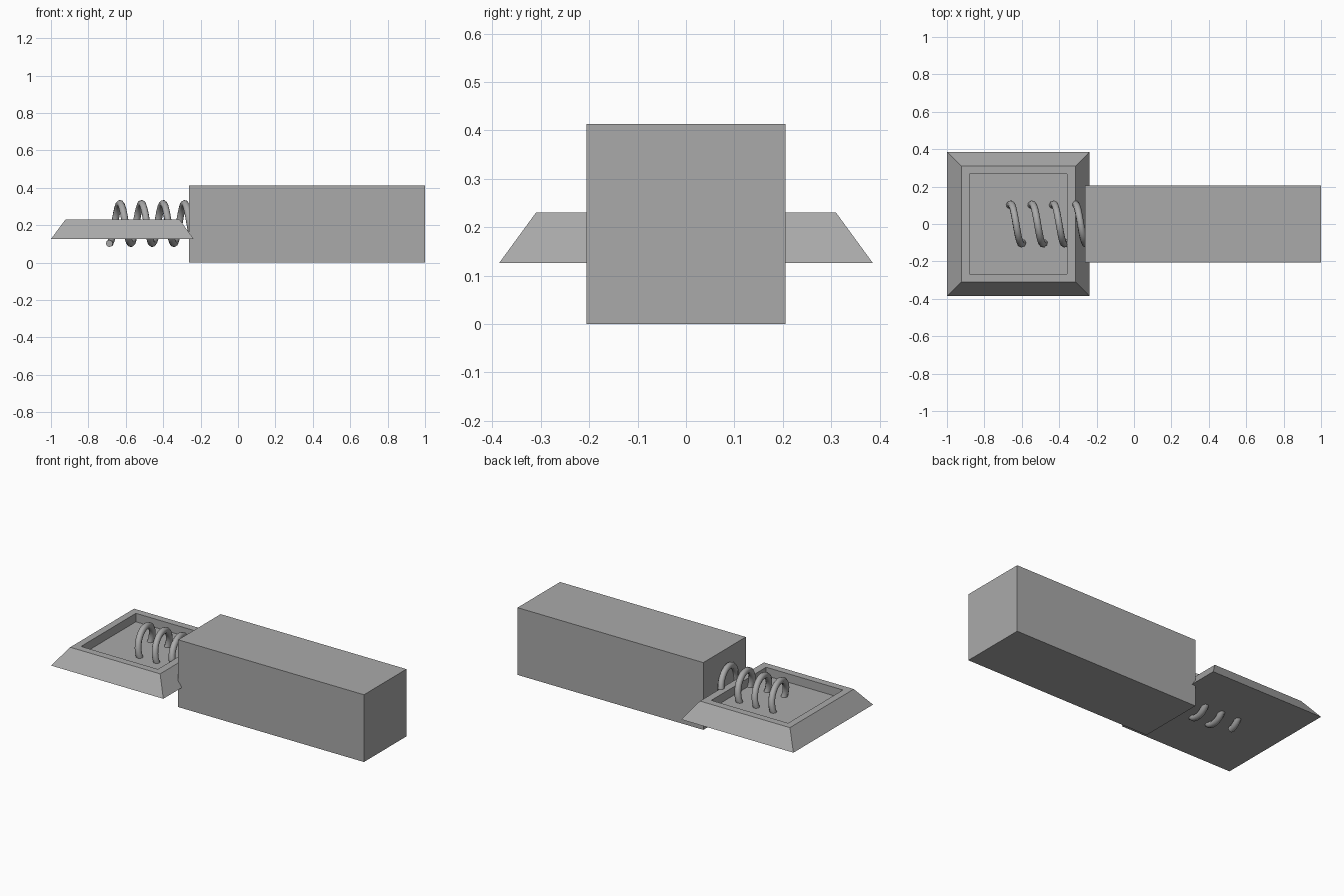
import bpy, bmesh, math

if "Cube" in bpy.data.objects:
    bpy.data.objects.remove(bpy.data.objects["Cube"])

grey = bpy.data.materials.new("mid grey")
grey.diffuse_color = (0.4, 0.4, 0.4, 1)
grey.use_nodes = True
grey.node_tree.nodes["Principled BSDF"].inputs["Base Color"].default_value = grey.diffuse_color


def finish(bm, name):
    bmesh.ops.recalc_face_normals(bm, faces=bm.faces)
    mesh = bpy.data.meshes.new(name)
    bm.to_mesh(mesh)
    bm.free()
    mesh.materials.append(grey)
    obj = bpy.data.objects.new(name, mesh)
    bpy.context.collection.objects.link(obj)
    return obj


def ring(bm, x0, x1, y, z):
    return [bm.verts.new(p) for p in ((x0, -y, z), (x1, -y, z), (x1, y, z), (x0, y, z))]


def stacked(name, levels):
    """Closed solid through successive rectangles (x0, x1, half y, z)."""
    bm = bmesh.new()
    rings = [ring(bm, *lv) for lv in levels]
    for a, b in zip(rings, rings[1:]):
        for i in range(4):
            j = (i + 1) % 4
            bm.faces.new((a[i], a[j], b[j], b[i]))
    bm.faces.new(rings[0][::-1])
    bm.faces.new(rings[-1])
    return finish(bm, name)


# Long rectangular body
stacked("body_block", [(-0.262, 1.0, 0.206, 0.0), (-0.262, 1.0, 0.206, 0.413)])

# Bevelled tray with a shallow recess in its top
stacked("tray", [(-1.0, -0.237, 0.386, 0.126), (-0.923, -0.312, 0.31, 0.23),
                 (-0.88, -0.358, 0.266, 0.23), (-0.88, -0.358, 0.266, 0.178)])

# Coil spring running along x from the tray into the body
PITCH, RADIUS, TUBE, TURNS, STEPS = 0.115, 0.107, 0.019, 4, 32
curve = bpy.data.curves.new("spring_path", 'CURVE')
curve.dimensions = '3D'
curve.bevel_depth = TUBE
curve.bevel_resolution = 2
curve.use_fill_caps = True
spline = curve.splines.new('POLY')
spline.points.add(TURNS * STEPS)
for i, p in enumerate(spline.points):
    a = 2 * math.pi * i / STEPS
    p.co = (-0.688 + PITCH * i / STEPS, RADIUS * math.sin(a),
            0.209 - RADIUS * math.cos(a), 1)
curve.materials.append(grey)
spring = bpy.data.objects.new("spring", curve)
bpy.context.collection.objects.link(spring)
bpy.context.view_layer.objects.active = spring
spring.select_set(True)
bpy.ops.object.convert(target='MESH')
bpy.ops.object.shade_smooth_by_angle(angle=math.radians(50))
